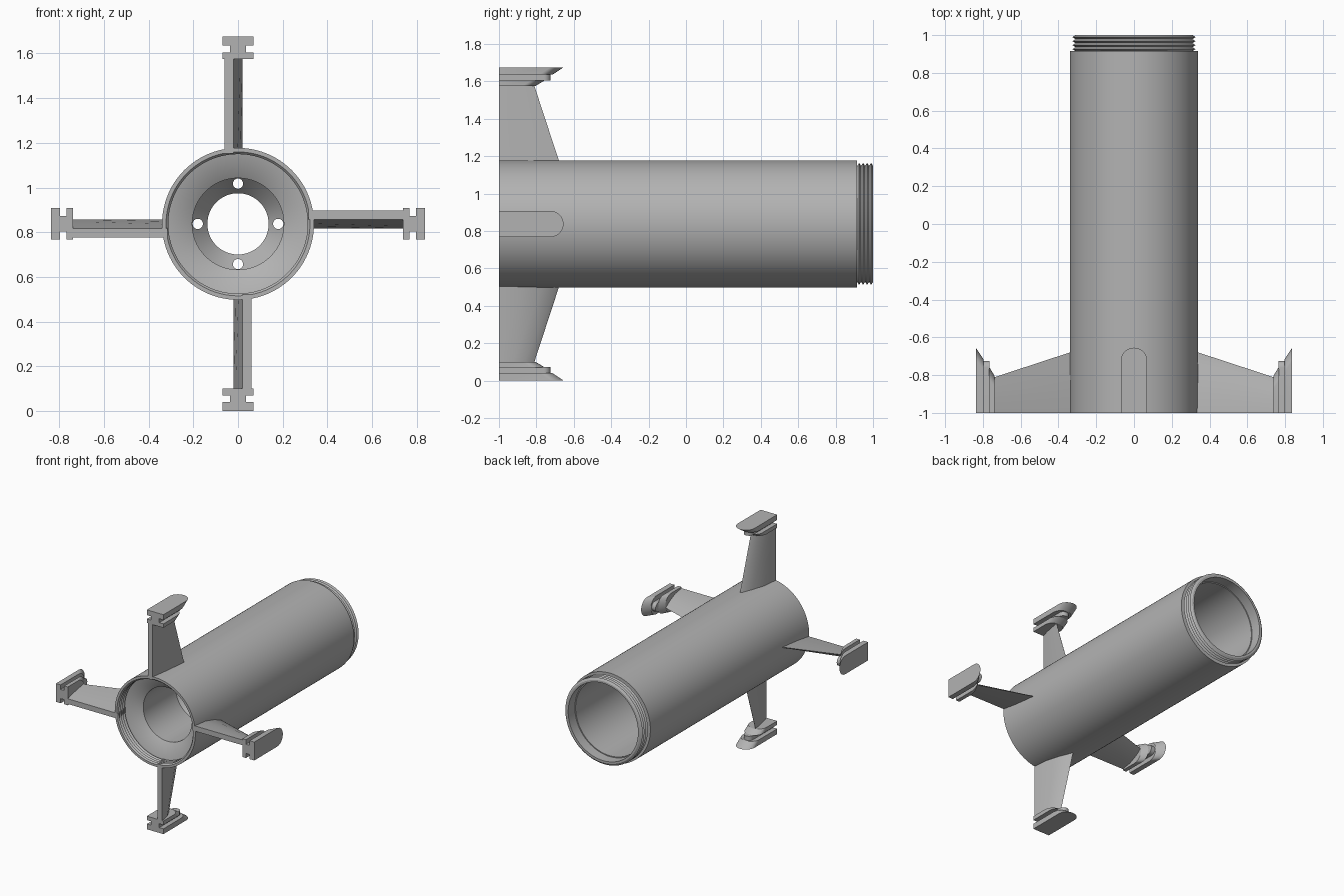
import bpy, bmesh, math
from mathutils import Matrix, Vector

cube = bpy.data.objects.get("Cube")
if cube:
    bpy.data.objects.remove(cube)

AXIS_Z = 0.8375   # height of the tube axis
TOP = 0.8375      # distance from axis to outer foot face

grey = bpy.data.materials.new("plain grey")
grey.use_nodes = True
grey.diffuse_color = (0.45, 0.45, 0.45, 1)
grey.node_tree.nodes["Principled BSDF"].inputs["Base Color"].default_value = (0.45, 0.45, 0.45, 1)


def make_object(name, bm, smooth=30):
    bmesh.ops.recalc_face_normals(bm, faces=bm.faces)
    mesh = bpy.data.meshes.new(name)
    bm.to_mesh(mesh)
    bm.free()
    mesh.materials.append(grey)
    obj = bpy.data.objects.new(name, mesh)
    bpy.context.collection.objects.link(obj)
    if smooth:
        bpy.ops.object.select_all(action='DESELECT')
        obj.select_set(True)
        bpy.context.view_layer.objects.active = obj
        bpy.ops.object.shade_smooth_by_angle(angle=math.radians(smooth))
    return obj


def loft(bm, lower, upper):
    """Closed solid between two matching outlines."""
    a = [bm.verts.new(p) for p in lower]
    b = [bm.verts.new(p) for p in upper]
    n = len(a)
    for i in range(n):
        j = (i + 1) % n
        bm.faces.new((a[i], a[j], b[j], b[i]))
    bm.faces.new(a[::-1])
    bm.faces.new(b)


def lathe(name, profile, steps=96):
    """Revolve a closed (radius, y) profile around the tube axis."""
    bm = bmesh.new()
    rings = []
    for s in range(steps):
        a = math.tau * s / steps
        rings.append([bm.verts.new((r * math.sin(a), y, AXIS_Z + r * math.cos(a)))
                      for r, y in profile])
    for s in range(steps):
        p, q = rings[s], rings[(s + 1) % steps]
        for i in range(len(profile)):
            j = (i + 1) % len(profile)
            bm.faces.new((p[i], p[j], q[j], q[i]))
    return make_object(name, bm)


def thread(start, end, crest, root, ridges=4):
    """Zigzag profile for screw ridges."""
    step = (end - start) / ridges
    pts = []
    for i in range(ridges):
        pts += [(root, start + step * i), (crest, start + step * (i + 0.5))]
    return pts + [(root, end)]


# Tube: outer wall, male thread, rear bore, bulkhead, nozzle, female thread
profile = [(0.34, -1), (0.34, 0.915)]
profile += thread(0.915, 1.0, 0.326, 0.31)
profile += [(0.295, 1.0), (0.295, 0.92), (0.288, 0.92), (0.288, -0.3),
            (0.137, -0.3), (0.137, -0.38), (0.205, -0.46), (0.205, -0.85),
            (0.31, -0.91)]
profile += thread(-0.91, -1.0, 0.312, 0.322)
tube = lathe("tube_body", profile)

# Four small holes through the bulkhead
bm = bmesh.new()
for k in range(4):
    a = k * math.pi / 2
    place = Matrix.Translation((0.18 * math.sin(a), -0.38, AXIS_Z + 0.18 * math.cos(a)))
    bmesh.ops.create_cone(bm, cap_ends=True, segments=24, radius1=0.023, radius2=0.023,
                          depth=0.4, matrix=place @ Matrix.Rotation(math.pi / 2, 4, 'X'))
cutter = make_object("hole_cutter", bm, 0)
cutter.hide_render = True
cutter.hide_viewport = True
cut = tube.modifiers.new("bulkhead_holes", 'BOOLEAN')
cut.operation = 'DIFFERENCE'
cut.solver = 'EXACT'
cut.object = cutter


def stadium(half, end, z):
    """Plan outline: square at the front, round at the back."""
    pts = [(-half, -1, z), (half, -1, z)]
    for i in range(17):
        a = math.pi * i / 16
        pts.append((half * math.cos(a), end - half + half * math.sin(a), z))
    return pts


def fin_section(back, z):
    """Cambered blade section from the blunt front to a thin back edge."""
    shape = [(-0.06, 0), (-0.02, 0), (-0.002, 0.35), (0.011, 0.7), (0.02, 1),
             (0.012, 0.97), (-0.02, 0.72), (-0.048, 0.4)]
    return [(x, -1 + t * (back + 1), z) for x, t in shape]


# Fins and rail feet, repeated at quarter turns
for k, side in enumerate(("top", "left", "bottom", "right")):
    turn = Matrix.Translation((0, 0, AXIS_Z)) @ Matrix.Rotation(k * math.pi / 2, 4, 'Y')

    bm = bmesh.new()
    loft(bm, fin_section(-0.672, 0.315), fin_section(-0.812, 0.742))
    bm.transform(turn)
    make_object(side + "_fin", bm)

    bm = bmesh.new()
    loft(bm, stadium(0.07, -0.805, TOP - 0.1), stadium(0.07, -0.755, TOP - 0.07))
    loft(bm, stadium(0.035, -0.725, TOP - 0.072), stadium(0.035, -0.725, TOP - 0.038))
    loft(bm, stadium(0.07, -0.715, TOP - 0.04), stadium(0.07, -0.655, TOP))
    bm.transform(turn)
    make_object(side + "_rail_foot", bm)
